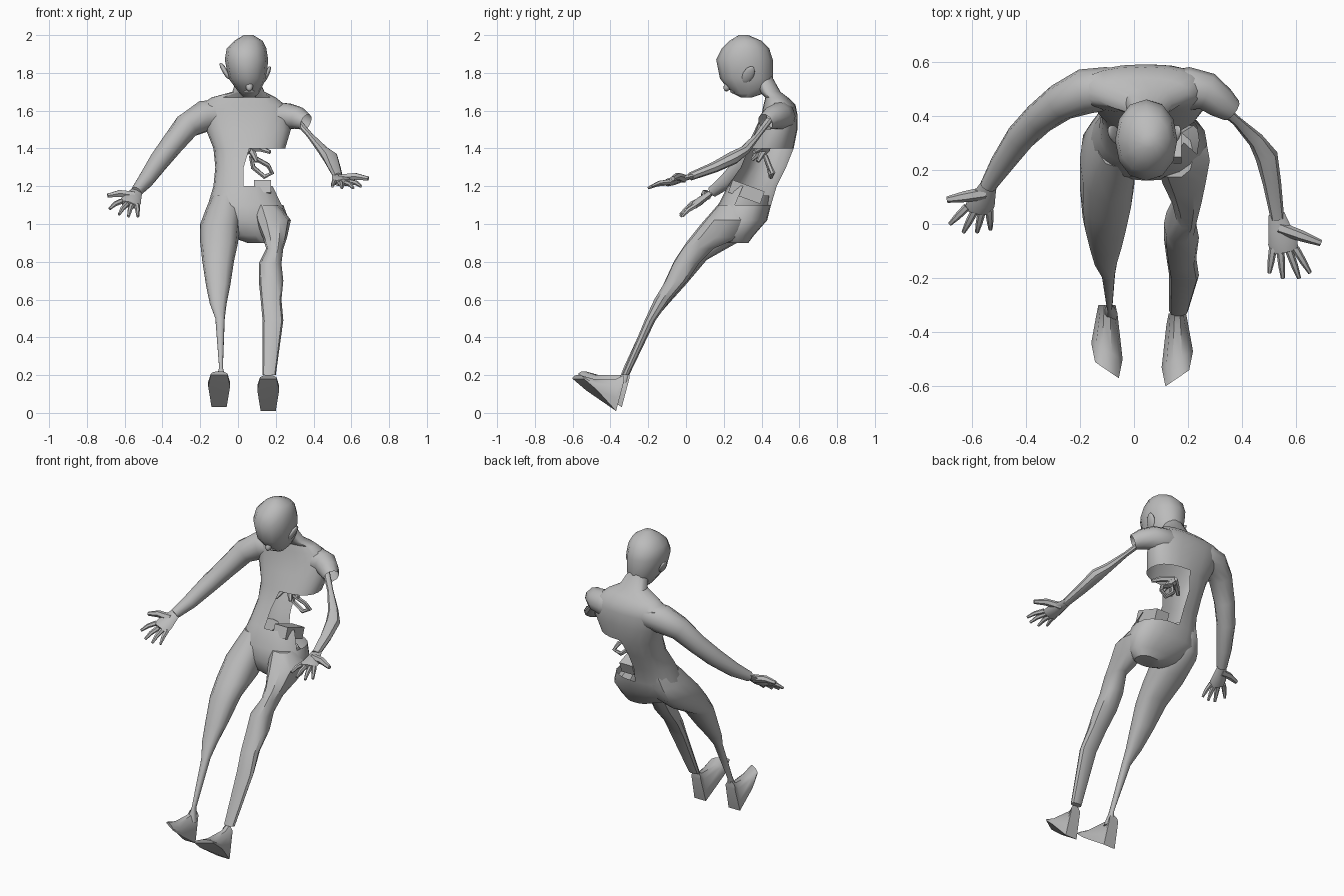
import bpy
import bmesh
from math import cos, sin, pi, copysign, radians
from mathutils import Vector

default_cube = bpy.data.objects.get("Cube")
if default_cube:
    bpy.data.objects.remove(default_cube, do_unlink=True)

grey = bpy.data.materials.new("plain_grey")
grey.use_nodes = True
grey.diffuse_color = (.5, .5, .5, 1)
grey.node_tree.nodes["Principled BSDF"].inputs["Base Color"].default_value = grey.diffuse_color
parts = []


def finish(name, bm):
    """Turn a bmesh into a named grey object."""
    bmesh.ops.recalc_face_normals(bm, faces=bm.faces)
    mesh = bpy.data.meshes.new(name)
    bm.to_mesh(mesh)
    bm.free()
    mesh.materials.append(grey)
    obj = bpy.data.objects.new(name, mesh)
    bpy.context.collection.objects.link(obj)
    parts.append(obj)
    return obj


def loft(rings, cap_end=True):
    """Skin a list of equal-sized point rings."""
    bm = bmesh.new()
    loops = [[bm.verts.new(point) for point in ring] for ring in rings]
    count = len(loops[0])
    for low, high in zip(loops, loops[1:]):
        for i in range(count):
            j = (i + 1) % count
            bm.faces.new((low[i], low[j], high[j], high[i]))
    bm.faces.new(loops[0])
    if cap_end:
        bm.faces.new(loops[-1])
    return bm


def rounded(value, power):
    return copysign(abs(value) ** power, value)


def slices(bounds, sides=12, power=.85):
    """Loft rounded horizontal sections given as (z, x0, x1, y0, y1)."""
    rings = []
    for z, x0, x1, y0, y1 in bounds:
        middle = Vector((x0 + x1, y0 + y1, z + z)) / 2
        ring = []
        for i in range(sides):
            angle = 2 * pi * i / sides
            x, y = rounded(cos(angle), power), rounded(sin(angle), power)
            ring.append(middle + Vector((x * (x1 - x0), y * (y1 - y0), 0)) / 2)
        rings.append(ring)
    return loft(rings)


def tube(name, points, sides=10, side_axis=None, flatten=1, cap_end=True):
    """Tapered limb through points of (x, y, z, radius)."""
    centres = [Vector(point[:3]) for point in points]
    rings = []
    for i, centre in enumerate(centres):
        ahead = centres[min(i + 1, len(centres) - 1)] - centres[max(i - 1, 0)]
        ahead.normalize()
        across = side_axis or ahead.cross(Vector((0, 0, 1)))
        across = (across - ahead * across.dot(ahead)).normalized()
        over = across.cross(ahead) * flatten
        radius = points[i][-1]
        angles = [2 * pi * k / sides for k in range(sides)]
        rings.append([centre + radius * (across * cos(a) + over * sin(a)) for a in angles])
    return finish(name, loft(rings, cap_end=cap_end))


def digit(name, base, tip, radius):
    """Slightly arched, tapered finger or thumb."""
    bend = base.lerp(tip, .55) + Vector((0, 0, radius / 2))
    tube(name, [(*base, radius), (*bend, radius * .85), (*tip, radius / 2)], sides=6)


def hand(side, wrist, thumb_tip, tips):
    """Flat palm with four fingers and a thumb."""
    wrist, thumb_tip = Vector(wrist), Vector(thumb_tip)
    tips = [Vector(tip) for tip in tips]
    knuckles = [tip.lerp(wrist, .45) for tip in tips]
    middle = sum(knuckles, Vector()) / len(knuckles)
    across = tips[-1] - tips[0]
    widths = ((-.15, .03), (.35, .043), (.75, .055), (1.05, .05))
    palm = [(*wrist.lerp(middle, along), width) for along, width in widths]
    tube(side + "_palm", palm, sides=8, side_axis=across, flatten=.4)
    for i, (base, tip) in enumerate(zip(knuckles, tips)):
        digit(f"{side}_finger_{i + 1}", base, tip, .015)
    digit(side + "_thumb", wrist.lerp(middle, .3), thumb_tip, .024)


def foot(side, sign, centre, back, lift):
    """Wedge foot with raised toes and a heel pointing down."""
    outline = ((-1, 1), (1, 1), (1, .6), (.7, .2), (.3, 0), (-.3, 0), (-.7, .2), (-1, .6))
    rings = []
    for y, low, high, half in ((-.57, .18, .2, .044), (-.5, .12, .18, .058),
                               (-.37, .01, .18, .04), (-.33, .16, .2, .032)):
        skew = .03 * sign if y <= -.5 else 0
        rings.append([Vector((centre + u * half, y + skew * u + back, high + (low - high) * drop + lift))
                      for u, drop in outline])
    finish(side + "_foot", loft(rings))


def ball(name, centre, scale, tilt=0):
    bm = bmesh.new()
    bmesh.ops.create_icosphere(bm, subdivisions=2, radius=1)
    obj = finish(name, bm)
    obj.location, obj.scale = centre, scale
    obj.rotation_euler = (radians(-25), radians(tilt), 0)


def is_torn(face):
    """Open left waist, reaching lower on the side and back."""
    x, y, z = face.calc_center_median()
    return (1.2 < z < 1.4 and x > .02) or (1.1 < z < 1.2 and x > .06 and y > .29)


# Torso shell with the left side of the waist torn open, sloping up to the neck
bm = slices([
    (.9, .05, .21, .22, .33), (.94, -.06, .25, .18, .36), (1.02, -.17, .27, .16, .43), (1.1, -.16, .24, .17, .45),
    (1.2, -.13, .19, .22, .48), (1.3, -.12, .18, .29, .53), (1.4, -.13, .25, .33, .57), (1.5, -.17, .28, .37, .59),
    (1.58, -.19, .27, .4, .59), (1.63, -.2, .25, .41, .58), (1.67, -.14, .2, .42, .54), (1.7, -.03, .14, .39, .5),
    (1.79, 0, .1, .33, .45)], sides=20)
bmesh.ops.delete(bm, geom=[face for face in bm.faces if is_torn(face)], context="FACES")
finish("torso_and_neck", bm)

# Exposed pelvis rim and rib fragments
bm = bmesh.new()
bmesh.ops.create_cube(bm, size=1)
rim = finish("pelvis_rim", bm)
rim.location, rim.scale = (.13, .32, 1.17), (.09, .18, .07)
rim.rotation_euler = (radians(-20), 0, 0)
rib_root = Vector((.06, .43, 1.4))
for i, end in enumerate(((-.03, .36, 1.36), (.02, .35, 1.34), (.1, .38, 1.33), (.17, .36, 1.38))):
    digit(f"rib_fragment_{i + 1}", rib_root, Vector(end), .02)
loop = [(.07, .42, 1.36), (.16, .44, 1.31), (.18, .46, 1.27), (.14, .45, 1.25), (.08, .44, 1.3)]
tube("torn_loop", [(*point, .013) for point in loop + loop[:1]], sides=6, side_axis=Vector((.2, 1, .1)))

# Forward-tilted head
finish("head", slices([
    (1.67, .03, .09, .29, .35), (1.69, .01, .11, .25, .41), (1.73, -.02, .13, .21, .45),
    (1.77, -.05, .15, .18, .46), (1.87, -.07, .16, .16, .46), (1.93, -.06, .15, .19, .44),
    (1.97, -.02, .13, .23, .4), (2, .03, .08, .28, .33)], power=.95))
ball("nose", (.06, .22, 1.73), (.02, .02, .03))
ball("lips", (.06, .25, 1.7), (.03, .02, .01))
ear_size = (.014, .03, .055)
ball("right_ear", (-.07, .33, 1.81), ear_size, tilt=-30)
ball("left_ear", (.15, .33, 1.79), ear_size, tilt=25)

# Whole right arm and wasted left arm below a torn shoulder
right_wrist, left_wrist = (-.54, .14, 1.17), (.53, .02, 1.25)
tube("right_arm", [
    (0, .5, 1.57, .06), (-.1, .5, 1.58, .08), (-.18, .49, 1.57, .084), (-.27, .45, 1.52, .07),
    (-.35, .39, 1.42, .06), (-.42, .32, 1.33, .054), (-.49, .22, 1.23, .043), (*right_wrist, .03)], sides=12)
hand("right", right_wrist, (-.69, .09, 1.15),
     ((-.68, 0, 1.08), (-.63, -.03, 1.05), (-.58, -.03, 1.04), (-.53, -.02, 1.04)))
tube("left_shoulder", [(.1, .5, 1.57, .06), (.2, .5, 1.57, .08), (.27, .49, 1.57, .07),
                       (.32, .45, 1.56, .06), (.36, .42, 1.54, .045)], cap_end=False)
tube("left_arm", [
    (.31, .44, 1.55, .02), (.38, .38, 1.47, .018), (.45, .31, 1.39, .03),
    (.49, .25, 1.35, .042), (.51, .15, 1.3, .034), (*left_wrist, .025)], sides=8, flatten=.85)
hand("left", left_wrist, (.69, -.07, 1.24),
     ((.65, -.18, 1.2), (.61, -.2, 1.19), (.55, -.2, 1.19), (.5, -.18, 1.2)))

# Fleshed right thigh tapering to bare shin, and thin left leg
finish("right_leg", slices([
    (1.15, -.14, .02, .21, .44), (1.08, -.17, .02, .15, .43), (1, -.2, .01, .08, .4), (.9, -.2, 0, 0, .27),
    (.81, -.19, -.02, -.06, .11), (.68, -.17, -.04, -.12, 0), (.58, -.15, -.06, -.17, -.09),
    (.5, -.12, -.07, -.21, -.16), (.24, -.1, -.08, -.33, -.29), (.16, -.12, -.06, -.36, -.31)]))
finish("left_leg", slices([
    (1.1, .08, .22, .17, .34), (1.02, .09, .28, .1, .37), (.93, .13, .26, .03, .29), (.87, .15, .24, -.02, .15),
    (.79, .11, .23, -.07, .07), (.7, .11, .24, -.11, .01), (.6, .12, .23, -.17, -.08),
    (.49, .13, .24, -.22, -.16), (.2, .13, .2, -.34, -.3)], sides=10))
foot("right", sign=-1, centre=-.1, back=.03, lift=.02)
foot("left", sign=1, centre=.16, back=0, lift=0)

# Soft shading with crisp creases
bpy.ops.object.select_all(action="DESELECT")
for obj in parts:
    obj.select_set(True)
bpy.context.view_layer.objects.active = parts[0]
bpy.ops.object.shade_smooth_by_angle(angle=radians(40))
